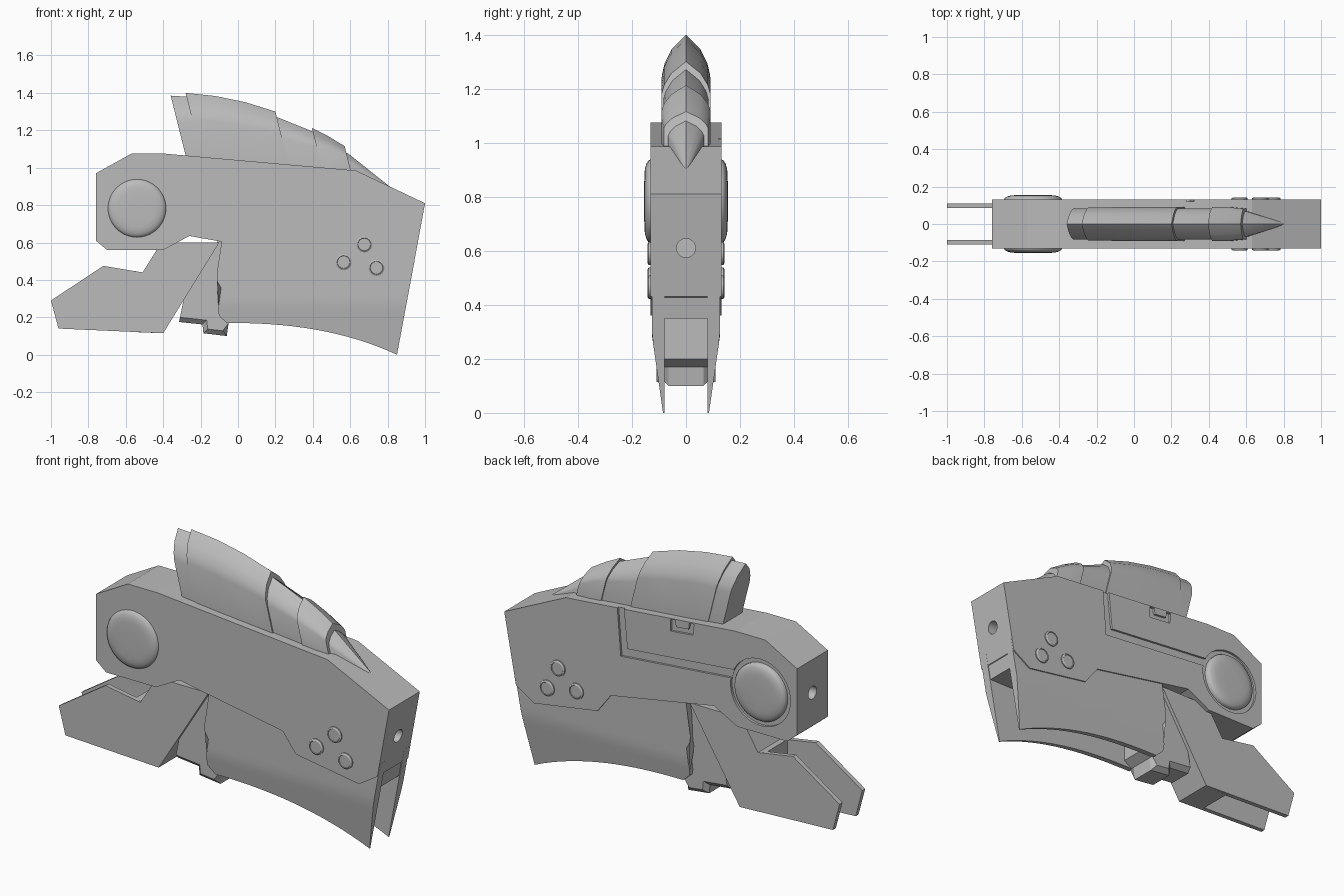
import bpy, bmesh, math

old = bpy.data.objects.get("Cube")
if old:
    bpy.data.objects.remove(old, do_unlink=True)

grey = bpy.data.materials.new("plain grey")
grey.use_nodes = True
grey.diffuse_color = (0.5, 0.5, 0.5, 1)
grey.node_tree.nodes["Principled BSDF"].inputs["Base Color"].default_value = (0.5, 0.5, 0.5, 1)


def activate(ob):
    bpy.ops.object.select_all(action='DESELECT')
    ob.select_set(True)
    bpy.context.view_layer.objects.active = ob


def loft(name, sections, smooth=None, mirror=False):
    """Skin closed sections, cap both ends, optionally mirror across y."""
    bm = bmesh.new()
    rings = [[bm.verts.new(p) for p in s] for s in sections]
    n = len(rings[0])
    for a, b in zip(rings, rings[1:]):
        for i in range(n):
            j = (i + 1) % n
            bm.faces.new((a[i], a[j], b[j], b[i]))
    bm.faces.new(rings[0])
    bm.faces.new(rings[-1])
    bmesh.ops.remove_doubles(bm, verts=bm.verts, dist=0.0001)
    if mirror:
        dup = bmesh.ops.duplicate(bm, geom=bm.verts[:] + bm.edges[:] + bm.faces[:])["geom"]
        for v in dup:
            if isinstance(v, bmesh.types.BMVert):
                v.co.y *= -1
    bmesh.ops.recalc_face_normals(bm, faces=bm.faces)
    me = bpy.data.meshes.new(name)
    bm.to_mesh(me)
    bm.free()
    me.materials.append(grey)
    ob = bpy.data.objects.new(name, me)
    bpy.context.collection.objects.link(ob)
    if smooth:
        activate(ob)
        bpy.ops.object.shade_smooth_by_angle(angle=math.radians(smooth))
    return ob


def prism(name, pts, y0, y1, mirror=False):
    return loft(name, [[(x, y, z) for x, z in pts] for y in (y0, y1)], mirror=mirror)


def lathe(name, cx, cz, profile, n=48, smooth=35):
    """Round part on both sides, profile of (radius, y)."""
    rings = [[(cx + r * math.cos(i * math.tau / n), y, cz + r * math.sin(i * math.tau / n))
              for i in range(n)] for r, y in profile]
    return loft(name, rings, smooth, mirror=True)


def cut(ob, cutter):
    cutter.hide_render = True
    mod = ob.modifiers.new("cut", 'BOOLEAN')
    mod.operation = 'DIFFERENCE'
    mod.solver = 'EXACT'
    mod.object = cutter
    activate(ob)
    bpy.ops.object.modifier_apply(modifier=mod.name)
    bpy.data.objects.remove(cutter, do_unlink=True)


# Main body
W = 0.132
body = prism("body", [(-.76, .97), (-.57, 1.075), (-.39, 1.075), (.63, .985), (.81, .9), (1, .81),
                      (.93, .43), (.82, .36), (.44, .42), (.36, .525), (-.26, .635),
                      (-.4, .56), (-.7, .56), (-.76, .61)], -W, W)

# Recessed channel, round seat and latch groove on both sides
deep = W - 0.012
cut(body, prism("channel_cutter", [(-.42, .82), (.3, .755), (.322, 1.03), (.282, 1.03),
                                   (.26, .805), (-.42, .867)], deep, .2, True))
cut(body, lathe("seat_cutter", -.54, .783, [(.18, deep - .001), (.18, .2)]))
cut(body, prism("latch_cutter", [(-.14, 1.045), (-.135, .985), (0, .972), (0, 1.035), (-.028, 1.037),
                                 (-.032, 1.002), (-.108, 1.01), (-.112, 1.043)], deep, .2, True))

# Holes in the two end faces
for x, z in ((.97, .61), (-.76, .79)):
    ring = [(.035 * math.cos(i * math.tau / 24), z + .035 * math.sin(i * math.tau / 24))
            for i in range(24)]
    cut(body, loft("hole_cutter", [[(x + d, y, h) for y, h in ring] for d in (-.1, .1)]))

# Domed side discs and small buttons
lathe("side_disc", -.54, .783, [(.155, .1), (.155, .132), (.15, .14), (.138, .147),
                                (.12, .152), (.1, .154), (.05, .155)])
for i, (x, z) in enumerate(((.675, .59), (.565, .495), (.74, .465))):
    lathe(f"button_{i + 1}", x, z, [(.043, .12), (.043, .138), (.035, .143), (.033, .14)], 24, 20)

# Lower curved side plates, tapering to a thin bottom edge
def plate_y(z):
    return .085 + .04 * min(1, max(0, z / .28))

left = [(0, -.06), (.1, -.11), (.42, -.09), (.52, -.118), (1, -.085)]
columns = []
for k in range(17):
    s = k / 16
    top = .62 - .12 * s
    low = .17 - .17 * s ** 2.3
    outer = []
    for t in [j / 12 for j in range(13)]:
        z = low + t * (top - low)
        for (t0, x0), (t1, x1) in zip(left, left[1:]):
            if t0 <= t <= t1:
                xl = x0 + (x1 - x0) * (t - t0) / (t1 - t0)
        x = xl + (.85 + .187 * z - xl) * s
        outer.append((x, plate_y(z), z))
    inner = [(x, .079, z) for x, y, z in reversed(outer)]
    columns.append(outer + inner)
loft("lower_side_plates", columns, 30, True)
prism("lower_core", [(-.1, .6), (.3, .53), (.93, .45), (.912, .35), (-.1, .35)], -.08, .08)

# Trigger block with chamfered bottom
block = prism("trigger_block", [(-.1, .62), (-.28, .35), (-.315, .175), (-.19, .162), (-.185, .115),
                                (-.06, .1), (-.05, .17), (0, .2), (0, .6)], -.09, .09)
bm = bmesh.new()
bm.from_mesh(block.data)
low = [e for e in bm.edges if all(v.co.z < .18 for v in e.verts)
       and abs(e.verts[0].co.y - e.verts[1].co.y) < .01]
bmesh.ops.bevel(bm, geom=low, offset=.025, segments=1, affect='EDGES')
bm.to_mesh(block.data)
bm.free()

# Rear fork: solid root and two prongs
prism("fork_root", [(-.55, .447), (-.51, .44), (-.41, .6), (-.1, .6), (-.4, .115), (-.55, .121)], -.1, .1)
prism("fork_prongs", [(-1, .29), (-.72, .475), (-.51, .44), (-.41, .6), (-.1, .6),
                      (-.4, .115), (-.96, .14)], .085, .11, True)


# Overlapping crest segments with a ridged cross-section
def crest(name, stations):
    secs = []
    for x, top, w, base in stations:
        h = top - base
        half = [(w, base), (w, top - .38 * h), (.9 * w, top - .28 * h), (.6 * w, top - .14 * h)]
        pts = half + [(0, top)] + [(-y, z) for y, z in reversed(half)]
        secs.append([(x + .25 * (top - z), y, z) for y, z in pts])
    loft(name, secs, 30)

crest("crest_rear", [(-.36, 1.385, .082, 1.03), (-.28, 1.38, .084, 1.02), (-.1, 1.35, .084, 1.01)])
crest("crest_main", [(-.28, 1.4, .088, 1.02), (-.12, 1.383, .09, 1.01), (.04, 1.35, .09, 1),
                     (.2, 1.3, .09, .99)])
crest("crest_middle", [(.1, 1.29, .083, .99), (.21, 1.27, .083, .98), (.42, 1.185, .083, .97)])
crest("crest_front", [(.395, 1.213, .09, .97), (.48, 1.17, .09, .96), (.57, 1.115, .082, .95)])
crest("crest_tip", [(.5, 1.12, .07, .94), (.59, 1.075, .066, .93), (.81, .9, .002, .88)])
